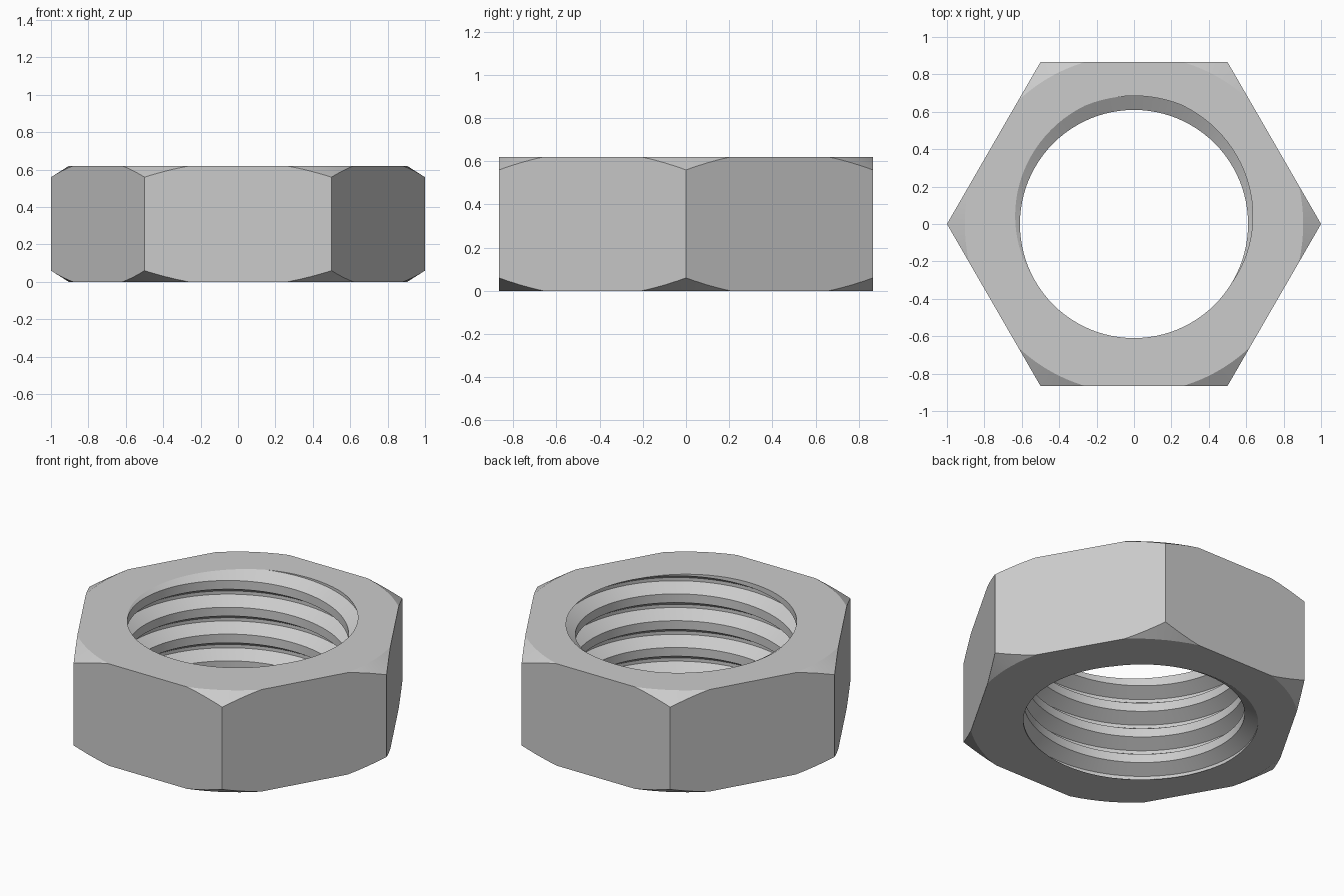
import bpy, bmesh
from math import sin, cos, pi, radians

HEIGHT = 0.62
CHAMFER = 0.06
BORE, ROOT = 0.61, 0.685      # thread crest and groove radii
PITCH = 0.163
SEG = 96

cube = bpy.data.objects.get("Cube")
if cube:
    bpy.data.objects.remove(cube, do_unlink=True)

steel = bpy.data.materials.new("grey_steel")
steel.use_nodes = True
colour = (0.6, 0.6, 0.6, 1)
steel.diffuse_color = colour
steel.node_tree.nodes["Principled BSDF"].inputs["Base Color"].default_value = colour


def make_object(name, bm):
    bmesh.ops.recalc_face_normals(bm, faces=bm.faces)
    mesh = bpy.data.meshes.new(name)
    bm.to_mesh(mesh)
    bm.free()
    mesh.materials.append(steel)
    obj = bpy.data.objects.new(name, mesh)
    bpy.context.collection.objects.link(obj)
    return obj


def turned(name, profile, sides, phase=0.0):
    """Solid of revolution from (radius, z) points, capped at both ends."""
    bm = bmesh.new()
    angles = [2 * pi * (i + phase) / sides for i in range(sides)]
    rings = [[bm.verts.new((r * cos(a), r * sin(a), z)) for a in angles]
             for r, z in profile]
    for a, b in zip(rings, rings[1:]):
        for i in range(sides):
            j = (i + 1) % sides
            bm.faces.new((a[i], a[j], b[j], b[i]))
    bm.faces.new(rings[0])
    bm.faces.new(rings[-1])
    return make_object(name, bm)


def threaded_rod(name):
    """Helical rod: each turn's last column joins the next turn's first."""
    bm = bmesh.new()
    profile = [(-0.055, BORE), (-0.01, ROOT), (0.01, ROOT), (0.055, BORE)]
    rows = []
    for turn in range(-5, 2):
        for offset, r in profile:
            row = []
            for i in range(SEG):
                a = 2 * pi * i / SEG
                z = HEIGHT + PITCH * (turn + i / SEG - 0.2513) + offset
                row.append(bm.verts.new((r * cos(a), r * sin(a), z)))
            rows.append(row)
    step = len(profile)
    for j in range(len(rows) - 1):
        for i in range(SEG):
            n, k = (i + 1, j) if i + 1 < SEG else (0, j + step)
            if k + 1 < len(rows):
                bm.faces.new((rows[j][i], rows[k][n], rows[k + 1][n], rows[j + 1][i]))
    # Close each stepped end with a fan to a point on the axis
    rim = [e for e in bm.edges if e.is_boundary]
    bottom = bm.verts.new((0, 0, -0.5))
    top = bm.verts.new((0, 0, HEIGHT + 0.6))
    for e in rim:
        v, w = e.verts
        bm.faces.new((v, w, bottom if v.co.z < HEIGHT / 2 else top))
    return make_object(name, bm)


def cut(obj, cutter, operation):
    cutter.hide_render = True
    mod = obj.modifiers.new(operation.lower(), 'BOOLEAN')
    mod.operation = operation
    mod.solver = 'EXACT'
    mod.object = cutter
    bpy.context.view_layer.objects.active = obj
    bpy.ops.object.modifier_apply(modifier=mod.name)
    bpy.data.objects.remove(cutter, do_unlink=True)


# Round blank with conical chamfers, top and bottom
flat_r = 0.905
wide_r = 1.1
drop = CHAMFER * (wide_r - flat_r) / (1 - flat_r)
nut = turned("hex_nut", [(flat_r, 0), (wide_r, drop),
                         (wide_r, HEIGHT - drop), (flat_r, HEIGHT)], SEG, 0.5)

# Threaded hole
cut(nut, threaded_rod("thread_cutter"), 'DIFFERENCE')

# Six flat sides
cut(nut, turned("hex_cutter", [(1, -0.1), (1, HEIGHT + 0.1)], 6), 'INTERSECT')

bpy.ops.object.select_all(action='DESELECT')
nut.select_set(True)
bpy.context.view_layer.objects.active = nut
bpy.ops.object.shade_smooth_by_angle(angle=radians(25))
